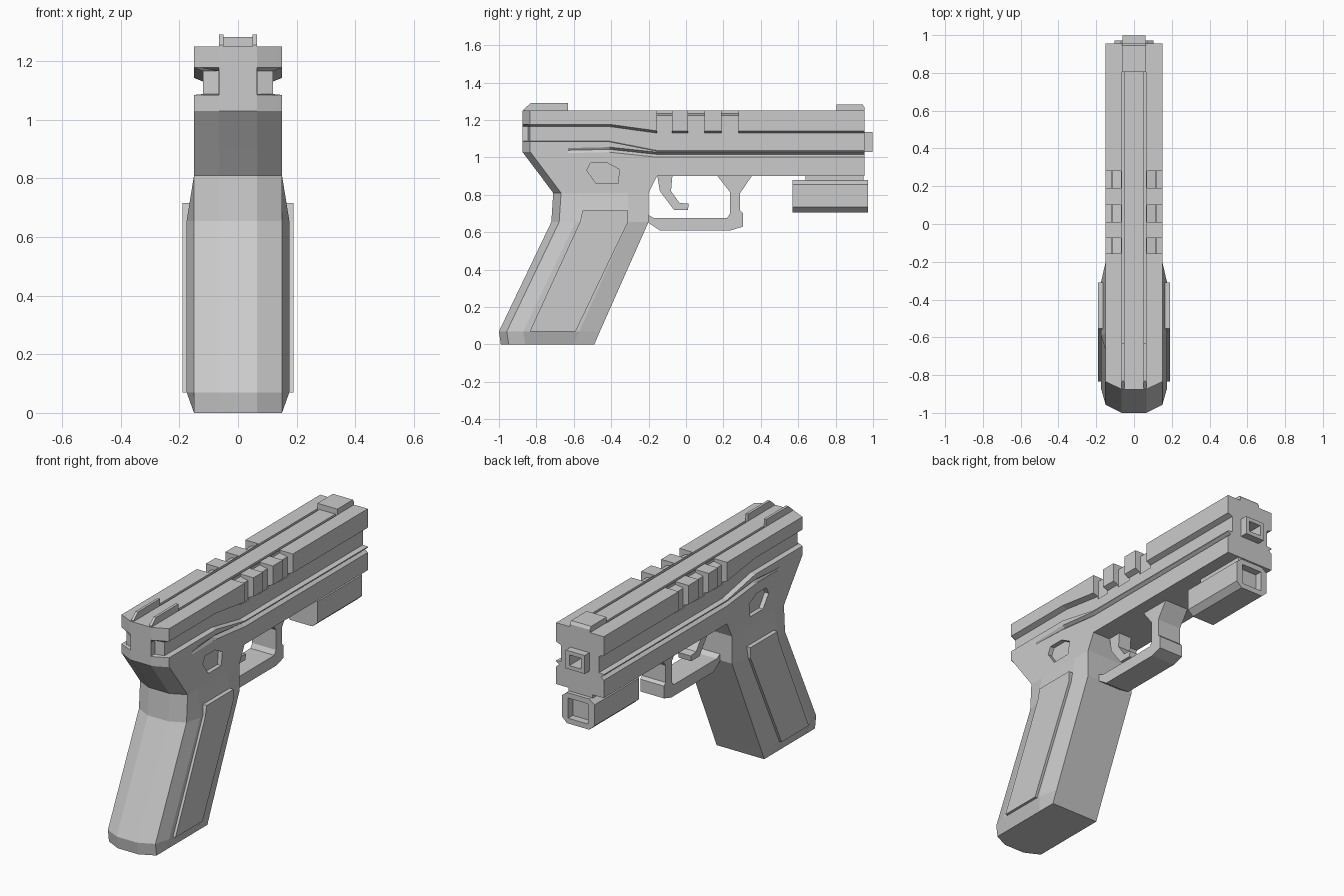
import bpy, bmesh

if "Cube" in bpy.data.objects:
    bpy.data.objects.remove(bpy.data.objects["Cube"])


def finish(name, bm):
    bmesh.ops.recalc_face_normals(bm, faces=bm.faces)
    me = bpy.data.meshes.new(name)
    bm.to_mesh(me)
    bm.free()
    ob = bpy.data.objects.new(name, me)
    bpy.context.collection.objects.link(ob)
    return ob


def add_loft(bm, rings):
    """Skin a list of equal closed rings and cap both ends."""
    vs = [[bm.verts.new(p) for p in r] for r in rings]
    n = len(vs[0])
    for a, b in zip(vs, vs[1:]):
        for i in range(n):
            j = (i + 1) % n
            bm.faces.new((a[i], a[j], b[j], b[i]))
    bm.faces.new(vs[0])
    bm.faces.new(vs[-1][::-1])


def loft(name, rings):
    bm = bmesh.new()
    add_loft(bm, rings)
    return finish(name, bm)


def side_rings(pts, lo, hi):      # (y, z) outline extruded along x
    return [[(x, y, z) for y, z in pts] for x in (lo, hi)]


def front_rings(pts, lo, hi):     # (x, z) outline extruded along y
    return [[(x, y, z) for x, z in pts] for y in (lo, hi)]


def rect(a0, a1, b0, b1):
    return [(a0, b0), (a1, b0), (a1, b1), (a0, b1)]


def cut(name, targets, ring_sets):
    """Subtract a set of closed solids from the targets."""
    bm = bmesh.new()
    for r in ring_sets:
        add_loft(bm, r)
    c = finish(name, bm)
    c.hide_render = True
    c.hide_viewport = True
    c.display_type = 'WIRE'
    for t in targets:
        m = t.modifiers.new(name, 'BOOLEAN')
        m.operation = 'DIFFERENCE'
        m.solver = 'EXACT'
        m.object = c


# Slide and rail: stations of y, outer x, groove x, groove top, groove bottom,
# lower seam z, seam depth, underside z
stations = [
    (-.875, .065, .065, 1.165, 1.09, 1.05, 0, 1.03),
    (-.845, .129, .067, 1.165, 1.09, 1.05, 0, 1.03),
    (-.835, .15, .12, 1.165, 1.09, 1.05, 0, 1.03),
    (-.63, .15, .12, 1.165, 1.09, 1.05, 0, 1.01),
    (-.41, .15, .12, 1.165, 1.09, 1.055, .015, .98),
    (-.155, .15, .12, 1.13, 1.04, 1.028, .018, .90),
    (.955, .15, .12, 1.13, 1.04, 1.028, .018, .90)]
rings = []
for y, w, g, top, bot, seam, d, low in stations:
    half = [(w, 1.25), (w, top + .012), (g, top), (g, bot - .003), (w, bot - .006),
            (w, seam), (w - d, seam - .012), (w, seam - .027 * (1 if low < 1.02 else .6)), (w, low)]
    rings.append([(x, y, z) for x, z in half] + [(-x, y, z) for x, z in reversed(half)])
slide = loft("slide", rings)

# Grip and rear frame: z, back y, front y, half width
levels = [(0, -.99, -.49, .15), (.07, -1.0, -.46, .175), (.655, -.72, -.2, .175),
          (.81, -.71, -.2, .15), (.9, -.777, -.155, .15), (1.03, -.875, -.43, .15)]
rings = []
for z, yb, yf, w in levels:
    half = [(.065, yb), (.15, yb + .042), (w, yb + .13), (w, yf - .11), (.15, yf)]
    rings.append([(x, y, z) for x, y in half] + [(-x, y, z) for x, y in reversed(half)])
grip = loft("grip", rings)

# Raised grip panels on both sides
panel = [(-.553, .715), (-.31, .715), (-.31, .655), (-.59, .07), (-.835, .07), (-.567, .655)]
for s, side in ((1, "right"), (-1, "left")):
    loft("grip_panel_" + side, side_rings(panel, s * .16, s * .19))

# Sunken six-sided marks in the frame
mark = [(-.51, .97), (-.42, .97), (-.355, .935), (-.365, .86), (-.48, .86), (-.53, .93)]
cut("mark_cutter", [grip], [side_rings(mark, s * .125, s * .2) for s in (1, -1)])

# Slide slots and thin top grooves
slot = [(.068, 1.3), (.068, 1.235), (.115, 1.225), (.115, 1.115), (.2, 1.115), (.2, 1.3)]
cutters = []
for s in (1, -1):
    for a, b in ((-.155, -.075), (.01, .1), (.19, .28)):
        cutters.append(front_rings([(s * x, z) for x, z in slot], a, b))
    cutters.append(front_rings(rect(s * .05, s * .064, 1.236, 1.3), -.64, .82))
cut("slide_slot_cutter", [slide], cutters)

# Sights
rear = [(-.87, 1.24), (-.87, 1.255), (-.83, 1.29), (-.63, 1.29), (-.63, 1.24)]
for s, side in ((1, "right"), (-1, "left")):
    loft("rear_sight_" + side, side_rings(rear, s * .05, s * .065))
fore = [(.805, 1.23), (.805, 1.282), (.945, 1.282), (.955, 1.265), (.955, 1.23)]
loft("front_sight", side_rings(fore, -.063, .063))

# Barrel end with square bore
barrel = loft("barrel_end", front_rings(rect(-.06, .06, 1.03, 1.135), .94, .998))
cut("bore_cutter", [barrel, slide], [front_rings(rect(-.037, .037, 1.052, 1.113), .87, 1.05)])

# Trigger guard
guard = [(-.25, .67), (-.2, .65), (-.14, .61), (.24, .61), (.305, .63), (.305, .7),
         (.29, .715), (.29, .81), (.355, .905), (.165, .905), (.235, .815), (.235, .7),
         (.22, .675), (-.17, .675), (-.2, .69), (-.25, .7)]
loft("trigger_guard", side_rings(guard, -.075, .075))

# Trigger
trigger = [(-.155, .91), (-.14, .82), (-.065, .72), (.01, .72), (.015, .752),
           (-.035, .757), (-.08, .82), (-.072, .91)]
loft("trigger", side_rings(trigger, -.04, .04))

# Lamp under the rail
half = [(.07, .88), (.103, .855), (.103, .735), (.07, .705)]
lamp = loft("lamp", front_rings(half + [(-x, z) for x, z in reversed(half)], .57, .972))
cut("lamp_cutter", [lamp], [front_rings(rect(-.063, .063, .735, .85), .93, 1.05)])
loft("lamp_mount", front_rings(rect(-.075, .075, .87, .91), .64, .95))
